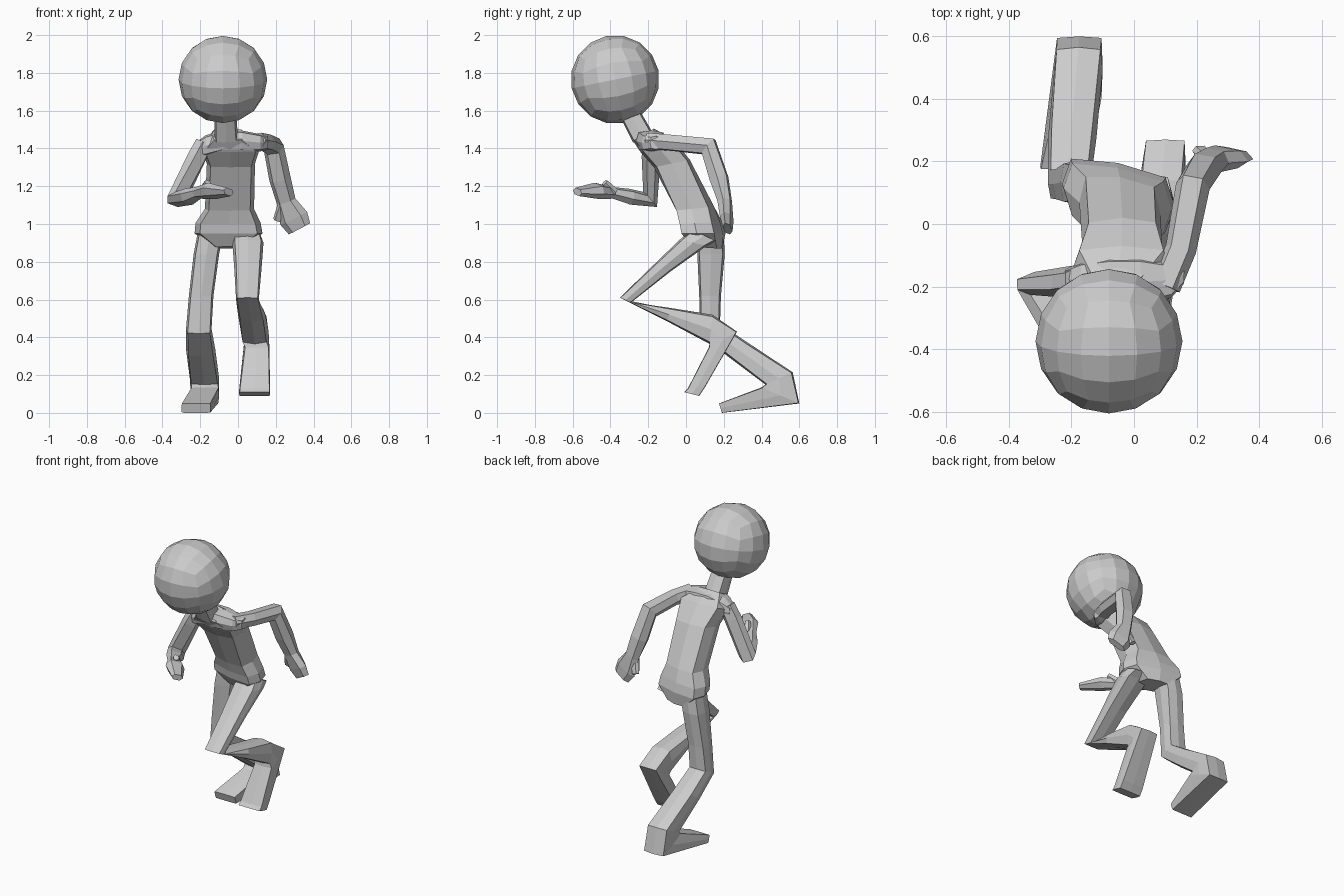
import bpy, bmesh, math
from mathutils import Vector, Matrix


def make(name, bm):
    bmesh.ops.recalc_face_normals(bm, faces=bm.faces[:])
    me = bpy.data.meshes.new(name)
    bm.to_mesh(me)
    bm.free()
    ob = bpy.data.objects.new(name, me)
    bpy.context.collection.objects.link(ob)
    return ob


def loft(name, rings, n=8):
    """Skin rings of (centre, half axis a, half axis b, roundness)."""
    bm = bmesh.new()
    loops = []
    for c, a, b, p in rings:
        loop = []
        for i in range(n):
            t = 2 * math.pi * i / n
            u, v = (math.copysign(abs(f) ** p, f) if abs(f) > 1e-6 else 0
                    for f in (math.cos(t), math.sin(t)))
            loop.append(bm.verts.new(c + a * u + b * v))
        loops.append(loop)
    for l0, l1 in zip(loops, loops[1:]):
        for i in range(n):
            j = (i + 1) % n
            bm.faces.new((l0[i], l0[j], l1[j], l1[i]))
    bm.faces.new(loops[0])
    bm.faces.new(loops[-1][::-1])
    return make(name, bm)


def section(front, back, x0, x1, p=0.5, yaw=0.0):
    """Ring from its front and back (y, z) points and its x range."""
    c = Vector(((x0 + x1) / 2, (front[0] + back[0]) / 2, (front[1] + back[1]) / 2))
    h = (x1 - x0) / 2
    return (c, Vector((h, yaw * h, 0)),
            Vector((0, (back[0] - front[0]) / 2, (back[1] - front[1]) / 2)), p)


def limb(name, pts, normal, n=6):
    """Tube along points (x, y, z, half width along normal, half depth)."""
    P = [Vector(q[:3]) for q in pts]
    rings = []
    for i, q in enumerate(pts):
        t = Vector()
        if i:
            t += (P[i] - P[i - 1]).normalized()
        if i < len(P) - 1:
            t += (P[i + 1] - P[i]).normalized()
        t.normalize()
        a = (normal - t * normal.dot(t)).normalized()
        rings.append((P[i], a * q[3], t.cross(a) * q[4], 0.8))
    return loft(name, rings, n)


# Head: cube subdivided and projected to a sphere
bm = bmesh.new()
bmesh.ops.create_cube(bm, size=2)
bmesh.ops.subdivide_edges(bm, edges=bm.edges[:], cuts=3, use_grid_fill=True)
for v in bm.verts:
    v.co = Vector([math.tan(k * math.pi / 4) for k in v.co]).normalized() * 0.235
bm.transform(Matrix.Translation((-0.08, -0.375, 1.765)) @ Matrix.Rotation(0.2, 4, 'X'))
make("head", bm)

# Neck
loft("neck", [
    section((-0.28, 1.43), (-0.18, 1.49), -0.125, 0.0),
    section((-0.35, 1.57), (-0.25, 1.61), -0.125, -0.01),
])

# Torso, leaning forward
loft("torso", [
    section((0.03, 0.88), (0.19, 0.87), -0.13, 0.04, 0.5, -0.2),
    section((-0.01, 0.95), (0.195, 0.95), -0.23, 0.13, 0.5, -0.2),
    section((-0.02, 1.0), (0.18, 1.01), -0.225, 0.12, 0.5, -0.2),
    section((-0.05, 1.07), (0.15, 1.09), -0.175, 0.085, 0.5, -0.15),
    section((-0.17, 1.30), (0.02, 1.34), -0.165, 0.09),
    section((-0.24, 1.38), (-0.07, 1.45), -0.20, 0.12),
    section((-0.28, 1.44), (-0.17, 1.505), -0.14, 0.03),
])

# Shoulder girdle
Y, Z = Vector((0, 1, 0)), Vector((0, 0, 1))
loft("shoulders", [(Vector((x, y, z)), Y * d, Z * h, 0.6) for x, y, z, d, h in (
    (-0.22, -0.175, 1.40, 0.03, 0.035),
    (-0.17, -0.18, 1.415, 0.06, 0.055),
    (-0.08, -0.185, 1.44, 0.08, 0.055),
    (0.02, -0.185, 1.44, 0.08, 0.055),
    (0.12, -0.18, 1.43, 0.055, 0.045),
    (0.16, -0.16, 1.43, 0.03, 0.035))])

# Arm bent in front, with hand and thumb
n1 = Vector((-0.08, -0.04, 0.024)).normalized()
limb("front_arm", [
    (-0.18, -0.18, 1.43, 0.05, 0.045),
    (-0.22, -0.185, 1.35, 0.055, 0.045),
    (-0.325, -0.19, 1.13, 0.055, 0.05),
    (-0.26, -0.30, 1.145, 0.055, 0.04),
    (-0.21, -0.39, 1.165, 0.035, 0.03),
    (-0.14, -0.47, 1.175, 0.06, 0.04),
    (-0.05, -0.575, 1.17, 0.035, 0.02)], n1)
limb("front_thumb", [
    (-0.19, -0.38, 1.17, 0.025, 0.025),
    (-0.16, -0.43, 1.22, 0.018, 0.018)], n1)

# Arm swung back, with hand and thumb
n2 = Vector((1, -0.15, 0.1)).normalized()
limb("rear_arm", [
    (0.10, -0.20, 1.44, 0.05, 0.045),
    (0.15, -0.08, 1.43, 0.05, 0.045),
    (0.188, 0.12, 1.41, 0.055, 0.055),
    (0.222, 0.175, 1.24, 0.058, 0.052),
    (0.255, 0.205, 1.12, 0.052, 0.038),
    (0.295, 0.215, 1.03, 0.08, 0.032),
    (0.325, 0.22, 0.975, 0.065, 0.022)], n2)
limb("rear_thumb", [
    (0.24, 0.20, 1.10, 0.03, 0.025),
    (0.21, 0.235, 1.02, 0.025, 0.018)], n2)

# Leg with the raised knee
loft("raised_leg", [
    section((0.03, 0.97), (0.16, 0.91), -0.03, 0.12),
    section((-0.035, 0.915), (0.11, 0.885), -0.03, 0.135),
    section((-0.17, 0.785), (-0.08, 0.75), -0.02, 0.125),
    section((-0.35, 0.61), (-0.29, 0.585), -0.01, 0.11, 0.3),
    section((-0.10, 0.485), (-0.08, 0.555), 0.0, 0.145),
    section((0.125, 0.365), (0.14, 0.52), 0.015, 0.16, 0.4),
    section((0.12, 0.345), (0.27, 0.43), 0.035, 0.165, 0.15),
    section((0.01, 0.13), (0.10, 0.135), 0.007, 0.17, 0.15),
    section((-0.01, 0.11), (0.07, 0.09), 0.005, 0.17, 0.15)])

# Leg pushing off the ground
loft("standing_leg", [
    section((0.06, 0.95), (0.20, 0.94), -0.215, -0.08),
    section((0.06, 0.84), (0.205, 0.84), -0.235, -0.10),
    section((0.07, 0.62), (0.185, 0.62), -0.26, -0.13),
    section((0.075, 0.42), (0.18, 0.47), -0.275, -0.14, 0.4),
    section((0.22, 0.30), (0.33, 0.37), -0.275, -0.12),
    section((0.42, 0.15), (0.565, 0.215), -0.255, -0.10, 0.3),
    section((0.40, 0.135), (0.60, 0.05), -0.25, -0.10, 0.15),
    section((0.175, 0.05), (0.19, 0.0), -0.30, -0.145, 0.1)])
